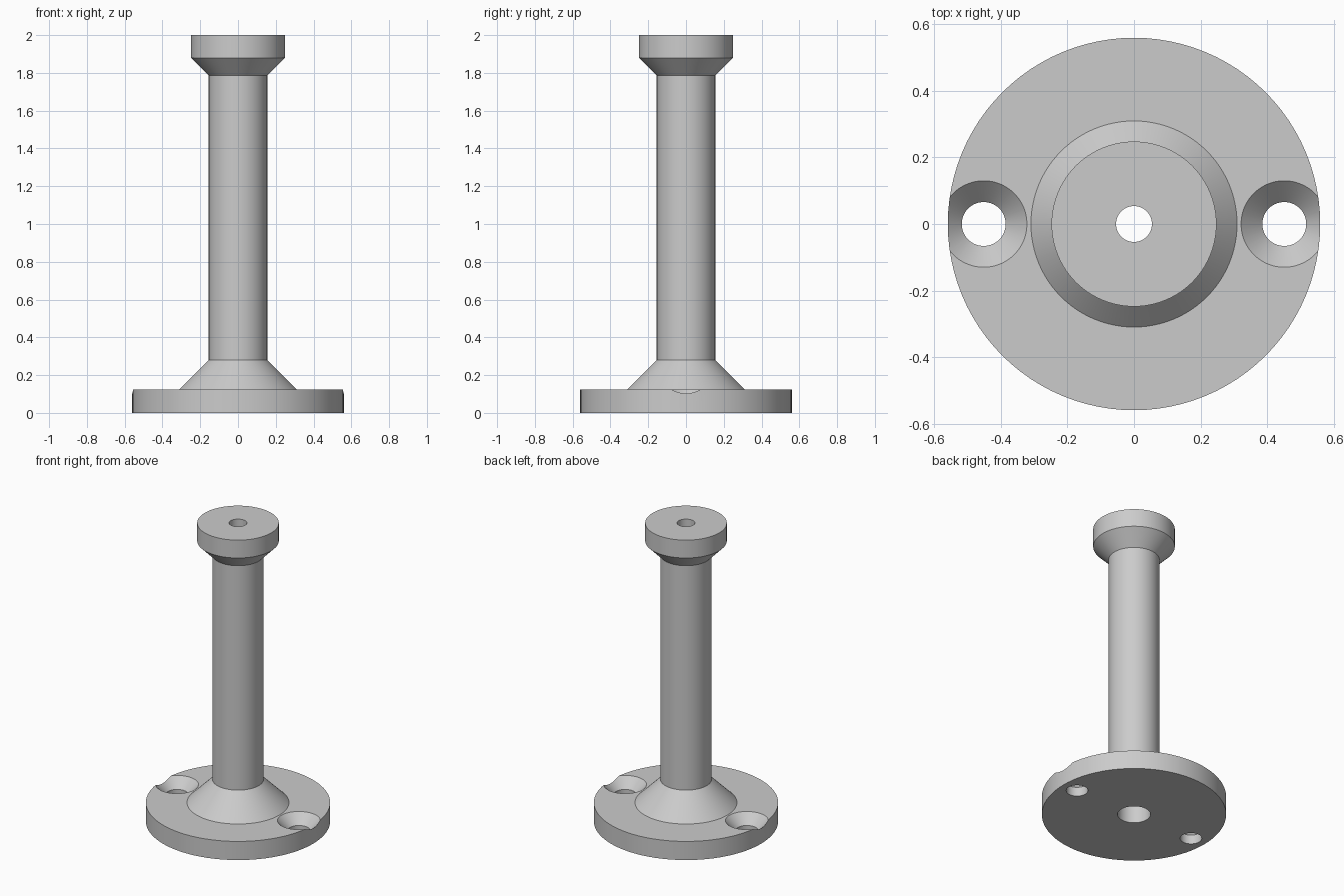
import bpy, bmesh, math
from mathutils import Matrix, Vector

default = bpy.data.objects.get("Cube")
if default:
    bpy.data.objects.remove(default, do_unlink=True)

SIDES = 96

grey = bpy.data.materials.new("light grey")
grey.use_nodes = True
colour = (0.6, 0.6, 0.6, 1)
grey.diffuse_color = colour
grey.node_tree.nodes["Principled BSDF"].inputs["Base Color"].default_value = colour


def lathe(name, profile, x=0.0):
    """Revolve a closed (radius, z) profile about a vertical axis at x."""
    bm = bmesh.new()
    verts = [bm.verts.new((r, 0, z)) for r, z in profile]
    edges = [bm.edges.new((a, b)) for a, b in zip(verts, verts[1:] + verts[:1])]
    bmesh.ops.spin(bm, geom=verts + edges, cent=(0, 0, 0), axis=(0, 0, 1),
                   angle=math.tau, steps=SIDES, use_merge=True)
    bmesh.ops.remove_doubles(bm, verts=bm.verts, dist=1e-5)
    bmesh.ops.dissolve_degenerate(bm, edges=bm.edges, dist=1e-5)
    bmesh.ops.recalc_face_normals(bm, faces=bm.faces)
    bmesh.ops.transform(bm, matrix=Matrix.Translation((x, 0, 0)), verts=bm.verts)
    mesh = bpy.data.meshes.new(name)
    bm.to_mesh(mesh)
    bm.free()
    mesh.materials.append(grey)
    obj = bpy.data.objects.new(name, mesh)
    bpy.context.collection.objects.link(obj)
    return obj


# Flanged post: bore, base disc, lower cone, column, flared head
post = lathe("flanged_post", [
    (0.10, 0), (0.56, 0), (0.56, 0.125), (0.31, 0.125),
    (0.155, 0.28), (0.155, 1.785), (0.248, 1.88), (0.248, 2),
    (0.054, 2), (0.054, 1.88), (0.10, 1.88),
])

# Countersunk screw holes on both sides of the base
bpy.context.view_layer.objects.active = post
post.select_set(True)
for side in (-1, 1):
    cutter = lathe("screw_hole_cutter", [
        (0, -0.05), (0.066, -0.05), (0.066, 0.061), (0.13, 0.125),
        (0.13, 0.14), (0, 0.14),
    ], x=0.452 * side)
    cutter.hide_render = True
    cut = post.modifiers.new("screw_hole", 'BOOLEAN')
    cut.operation = 'DIFFERENCE'
    cut.solver = 'EXACT'
    cut.object = cutter
    bpy.ops.object.modifier_apply(modifier=cut.name)
    bpy.data.objects.remove(cutter, do_unlink=True)

bpy.ops.object.shade_smooth_by_angle(angle=math.radians(30))
